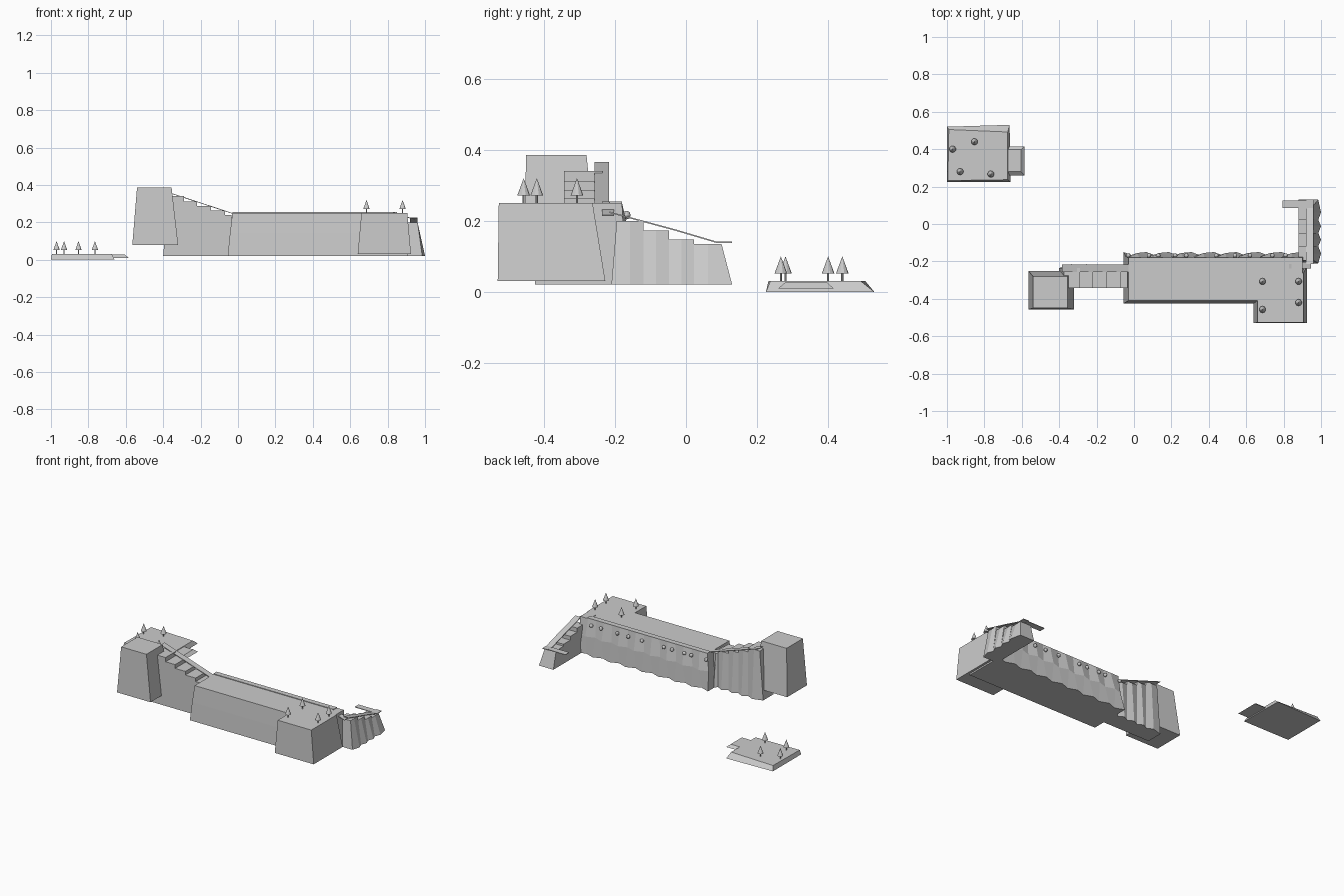
import bpy, bmesh, math
from mathutils import Matrix

if "Cube" in bpy.data.objects:
    bpy.data.objects.remove(bpy.data.objects["Cube"])

stone = bpy.data.materials.new("pale_grey")
stone.diffuse_color = (0.6, 0.6, 0.6, 1)
stone.use_nodes = True
stone.node_tree.nodes["Principled BSDF"].inputs["Base Color"].default_value = stone.diffuse_color


def finish(name, bm):
    bmesh.ops.recalc_face_normals(bm, faces=bm.faces[:])
    me = bpy.data.meshes.new(name)
    bm.to_mesh(me)
    bm.free()
    me.materials.append(stone)
    ob = bpy.data.objects.new(name, me)
    bpy.context.collection.objects.link(ob)
    return ob


def loft(name, rings):
    """Closed solid through rings of equal point count."""
    bm = bmesh.new()
    vs = [[bm.verts.new(p) for p in r] for r in rings]
    n = len(rings[0])
    for a, b in zip(vs, vs[1:]):
        for i in range(n):
            j = (i + 1) % n
            bm.faces.new((a[i], a[j], b[j], b[i]))
    bm.faces.new(vs[0][::-1])
    bm.faces.new(vs[-1])
    bmesh.ops.triangulate(bm, faces=[f for f in bm.faces if len(f.verts) > 4])
    return finish(name, bm)


def rect(x0, x1, y0, y1, z):
    return [(x0, y0, z), (x1, y0, z), (x1, y1, z), (x0, y1, z)]


def stairs(name, cuts, heights, inner, top_out, low_out, fold, taper, place):
    """Stepped blocks whose outer face is folded like rock."""
    for i, h in enumerate(heights):
        a, b = cuts[i], cuts[i + 1]
        m = (a + b) / 2
        lo_a = a - taper[0] if i == 0 else a
        lo_b = b + taper[1] if i == len(heights) - 1 else b
        low = [(lo_a, inner), (lo_b, inner), (lo_b, low_out), (m, fold), (lo_a, low_out)]
        top = [(a, inner), (b, inner), (b, top_out), (m, top_out), (a, top_out)]
        loft(f"{name}_{i + 1}", [[place(u, v, 0.02) for u, v in low],
                                 [place(u, v, h) for u, v in top]])


def rail(name, pts, across, t=0.004):
    """Thin strip along a path; across is the strip's width vector."""
    cx, cy = across
    loft(name, [[(x, y, z), (x + cx, y + cy, z), (x + cx, y + cy, z + t), (x, y, z + t)]
                for x, y, z in pts])


# Flared blocks: watch tower and corner bastion
loft("tower", [rect(-0.565, -0.32, -0.457, -0.25, 0.08),
               rect(-0.54, -0.355, -0.45, -0.28, 0.385)])
loft("bastion", [rect(0.64, 0.925, -0.53, -0.227, 0.03),
                 rect(0.66, 0.905, -0.527, -0.263, 0.25)])

# Main wall with a faceted rock face at the back
N = 16


def wall_ring(x0, x1, front, z, even, odd):
    back = [(x1 + (x0 - x1) * i / N, odd if i % 2 else even, z) for i in range(N + 1)]
    return [(x0, front, z), (x1, front, z)] + back


loft("main_wall", [wall_ring(-0.055, 0.91, -0.425, 0.02, -0.15, -0.172),
                   wall_ring(-0.043, 0.905, -0.418, 0.14, -0.175, -0.155),
                   wall_ring(-0.03, 0.90, -0.41, 0.25, -0.18, -0.18)])

# Stairs on both ends
stairs("left_stair", [-0.375, -0.29, -0.22, -0.145, -0.07, -0.035],
       [0.34, 0.312, 0.287, 0.263, 0.24], -0.343, -0.235, -0.235, -0.215,
       (0.025, 0), lambda u, v, z: (u, v, z))
stairs("right_stair", [-0.195, -0.12, -0.048, 0.023, 0.1],
       [0.2, 0.173, 0.148, 0.135], 0.88, 0.96, 0.985, 1.0,
       (0.015, 0.03), lambda u, v, z: (v, u, z))

# Hand rails following the outer edge
rail("left_rail", [(-0.385, -0.257, 0.362), (-0.03, -0.257, 0.246)], (0, 0.04))
rail("wall_rail", [(-0.03, -0.215, 0.25), (0.85, -0.215, 0.25)], (0, 0.035))
rail("corner_rail", [(0.83, -0.237, 0.25), (0.945, -0.237, 0.213)], (0, 0.035))
rail("right_rail", [(0.92, -0.215, 0.222), (0.92, -0.03, 0.172),
                    (0.92, 0.085, 0.138), (0.92, 0.13, 0.138)], (0.04, 0))
rail("end_rail", [(0.795, 0.085, 0.137), (0.925, 0.085, 0.137)], (0, 0.04))

# Stone balls along the back of the wall
for i, x in enumerate((0.81, 0.74, 0.62, 0.54, 0.44, 0.28, 0.22, 0.13, 0.08, -0.03)):
    bm = bmesh.new()
    bmesh.ops.create_uvsphere(bm, u_segments=10, v_segments=6, radius=0.012,
                              matrix=Matrix.Translation((x, -0.168, 0.216)))
    finish(f"ball_{i + 1}", bm)

# Flat island with a small landing
loft("island", [[(-1, 0.225, 0), (-0.66, 0.225, 0), (-0.665, 0.53, 0), (-1, 0.52, 0)],
                [(-0.995, 0.232, 0.03), (-0.675, 0.237, 0.03),
                 (-0.675, 0.492, 0.03), (-0.99, 0.505, 0.03)]])
loft("landing", [rect(-0.69, -0.585, 0.26, 0.415, 0.01),
                 rect(-0.69, -0.605, 0.28, 0.397, 0.027)])

# Trees: thin stem and cone
trees = [(-0.97, 0.40, 0.03), (-0.853, 0.44, 0.03), (-0.93, 0.28, 0.03), (-0.765, 0.267, 0.03),
         (0.687, -0.307, 0.25), (0.88, -0.307, 0.25), (0.88, -0.42, 0.25), (0.687, -0.457, 0.25)]
for i, (x, y, z) in enumerate(trees):
    bm = bmesh.new()
    for r0, r1, z0, z1 in ((0.003, 0.003, 0, 0.03), (0.018, 0, 0.021, 0.07)):
        bmesh.ops.create_cone(bm, cap_ends=True, segments=10, radius1=r0, radius2=r1,
                              depth=z1 - z0,
                              matrix=Matrix.Translation((x, y, z + (z0 + z1) / 2)))
    bmesh.ops.remove_doubles(bm, verts=bm.verts[:], dist=1e-5)
    finish(f"tree_{i + 1}", bm)
